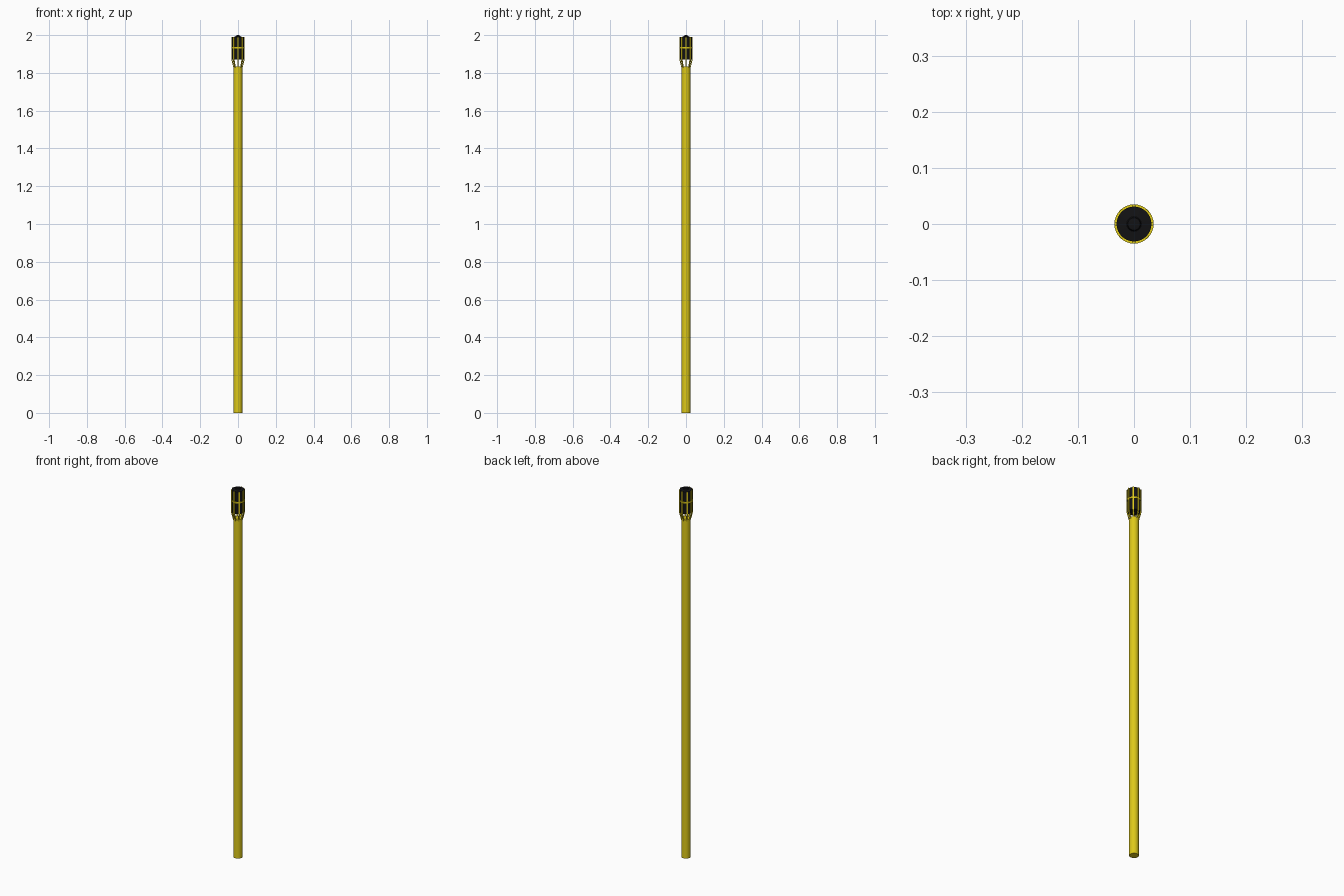
import bpy, bmesh, math
from mathutils import Matrix, Vector

if "Cube" in bpy.data.objects:
    bpy.data.objects.remove(bpy.data.objects["Cube"])


def mat(name, rgb):
    m = bpy.data.materials.new(name)
    m.diffuse_color = (*rgb, 1)
    m.use_nodes = True
    m.node_tree.nodes["Principled BSDF"].inputs["Base Color"].default_value = m.diffuse_color
    return m


YELLOW = mat("yellow", (0.72, 0.58, 0.01))
BLACK = mat("black", (0.006, 0.006, 0.007))


def finish(name, bm, material, smooth=True):
    bmesh.ops.recalc_face_normals(bm, faces=bm.faces)
    me = bpy.data.meshes.new(name)
    bm.to_mesh(me)
    bm.free()
    ob = bpy.data.objects.new(name, me)
    bpy.context.collection.objects.link(ob)
    me.materials.append(material)
    if smooth:
        bpy.context.view_layer.objects.active = ob
        ob.select_set(True)
        bpy.ops.object.shade_smooth_by_angle(angle=math.radians(35))
        ob.select_set(False)
    return ob


def lathe(name, profile, material, sides=32, closed=False):
    """Spin (radius, z) points around the z axis."""
    bm = bmesh.new()
    vs = [bm.verts.new((r, 0, z)) for r, z in profile]
    edges = [bm.edges.new(p) for p in zip(vs, vs[1:])]
    if closed:
        edges.append(bm.edges.new((vs[-1], vs[0])))
    bmesh.ops.spin(bm, geom=vs + edges, cent=(0, 0, 0), axis=(0, 0, 1),
                   angle=math.tau, steps=sides, use_duplicate=False)
    bmesh.ops.remove_doubles(bm, verts=bm.verts, dist=1e-5)
    return finish(name, bm, material)


# Long handle
lathe("pole", [(0, 0), (0.023, 0), (0.023, 1.835), (0, 1.835)], YELLOW)

# Dark core of the head with a small raised cap
lathe("head_core", [(0, 1.87), (0.031, 1.87), (0.031, 1.99), (0.013, 1.992),
                    (0.011, 1.998), (0, 2.0)], BLACK)

# Thin hoop around the cage
lathe("cage_hoop", [(0.031, 1.929), (0.035, 1.929), (0.035, 1.936),
                    (0.031, 1.936)], YELLOW, closed=True)

# Eight cage bars flaring from the pole and running up the core
bm = bmesh.new()
bar = [(0.019, 1.825), (0.0235, 1.825), (0.0345, 1.868), (0.0345, 1.99),
       (0.030, 1.99), (0.030, 1.872)]
for i in range(8):
    rot = Matrix.Rotation(i * math.tau / 8, 3, 'Z')
    sides = [[bm.verts.new(rot @ Vector((r, y, z))) for r, z in bar]
             for y in (-0.0035, 0.0035)]
    bm.faces.new(sides[0])
    bm.faces.new(sides[1][::-1])
    n = len(bar)
    for k in range(n):
        j = (k + 1) % n
        bm.faces.new((sides[0][k], sides[1][k], sides[1][j], sides[0][j]))
finish("cage_bars", bm, YELLOW, smooth=False)
